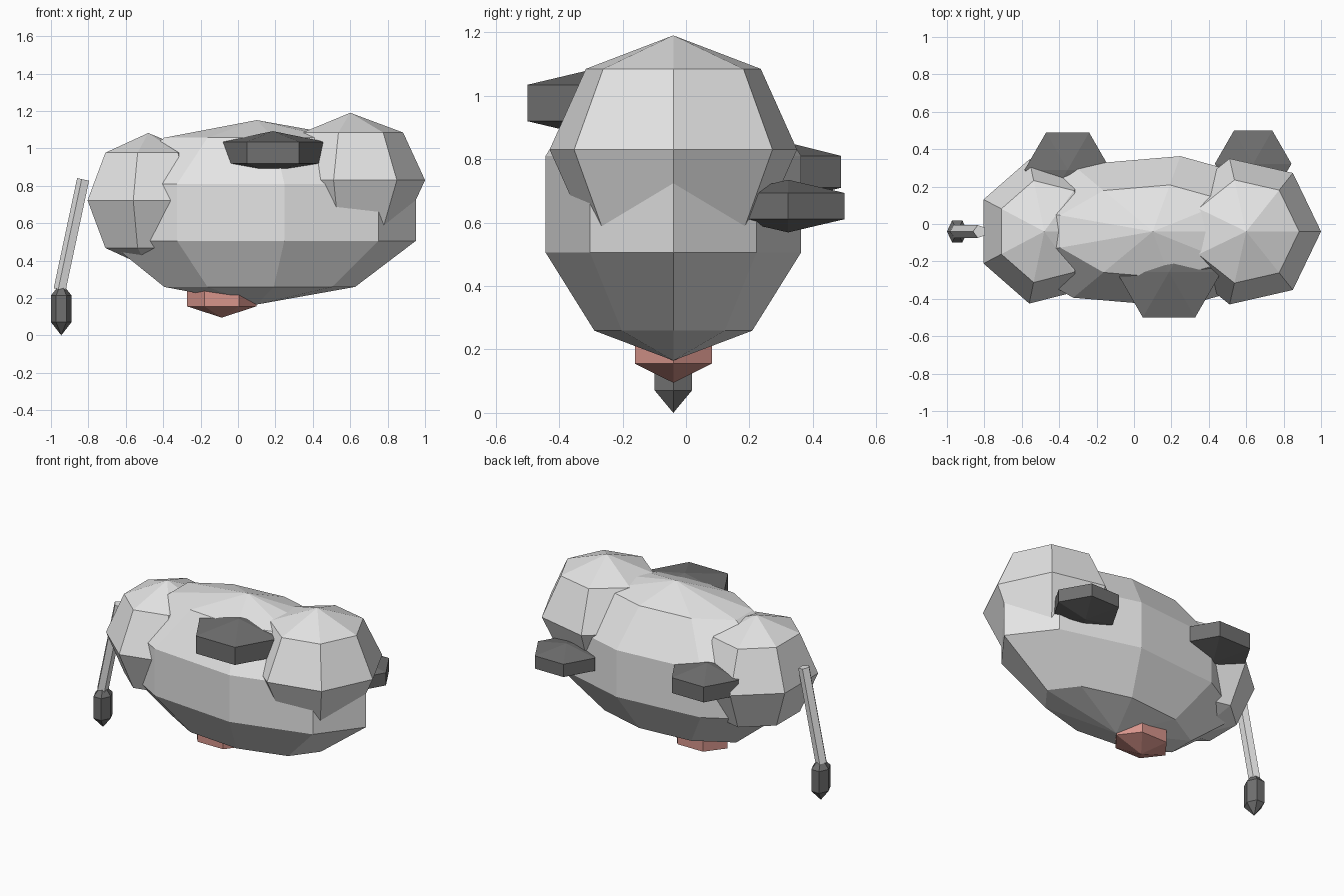
import bpy, bmesh, math
from mathutils import Vector

if "Cube" in bpy.data.objects:
    bpy.data.objects.remove(bpy.data.objects["Cube"])


def paint(name, rgb):
    m = bpy.data.materials.new(name)
    m.diffuse_color = (*rgb, 1)
    m.use_nodes = True
    m.node_tree.nodes["Principled BSDF"].inputs["Base Color"].default_value = m.diffuse_color
    return m


WHITE = paint("off_white", (0.78, 0.78, 0.78))
DARK = paint("charcoal", (0.16, 0.16, 0.16))
PINK = paint("udder_pink", (0.68, 0.30, 0.26))


def finish(name, bm, mat):
    bmesh.ops.recalc_face_normals(bm, faces=bm.faces)
    mesh = bpy.data.meshes.new(name)
    bm.to_mesh(mesh)
    bm.free()
    mesh.materials.append(mat)
    ob = bpy.data.objects.new(name, mesh)
    bpy.context.collection.objects.link(ob)
    return ob


def blob(name, centre, radii, segments, rings, mat):
    """Faceted ellipsoid with its poles on z and a corner on +x."""
    bm = bmesh.new()
    c, r = Vector(centre), Vector(radii)

    def point(lat, lon):
        unit = Vector((math.sin(lat) * math.cos(lon),
                       math.sin(lat) * math.sin(lon), math.cos(lat)))
        return bm.verts.new(c + unit * r)

    rows = [[point(math.pi * i / rings, math.tau * j / segments)
             for j in range(segments)] for i in range(1, rings)]
    top = bm.verts.new(c + Vector((0, 0, r.z)))
    bottom = bm.verts.new(c - Vector((0, 0, r.z)))
    for j in range(segments):
        k = (j + 1) % segments
        bm.faces.new((top, rows[0][j], rows[0][k]))
        bm.faces.new((bottom, rows[-1][k], rows[-1][j]))
        for a, b in zip(rows, rows[1:]):
            bm.faces.new((a[j], b[j], b[k], a[k]))

    # blobs multiply by component
    return finish(name, bm, mat)


def rod(name, start, end, radius, sides, mat):
    bm = bmesh.new()
    a, b = Vector(start), Vector(end)
    bmesh.ops.create_cone(bm, cap_ends=True, segments=sides, radius1=radius,
                          radius2=radius, depth=(b - a).length)
    turn = (b - a).to_track_quat('Z', 'Y').to_matrix()
    for v in bm.verts:
        v.co = turn @ v.co + (a + b) / 2
    return finish(name, bm, mat)


MID = -0.04  # lengthwise centre plane

# Trunk, with a larger front shoulder and a rear haunch
blob("body", (0.10, MID, 0.658), (0.895, 0.43, 0.493), 9, 5, WHITE)
blob("shoulder", (0.60, MID, 0.83), (0.40, 0.40, 0.36), 7, 4, WHITE)
blob("haunch", (-0.48, MID, 0.722), (0.36, 0.395, 0.36), 7, 4, WHITE)

# Raised hide patches: ring radius is sin(60) of the full radius
RING = math.sin(math.pi / 3)
for name, centre, radius, height in (
        ("front_patch", (0.187, -0.257, 0.977), 0.28, 0.115),
        ("shoulder_patch", (0.637, 0.322, 0.652), 0.205, 0.083),
        ("haunch_patch", (-0.355, 0.29, 0.76), 0.23, 0.10)):
    blob(name, centre, (radius / RING, radius / RING, height), 6, 3, DARK)

# Udder under the belly
blob("udder", (-0.087, MID, 0.215), (0.185 / RING, 0.14 / RING, 0.12), 6, 3, PINK)

# Tail with a tuft
rod("tail", (-0.825, MID, 0.833), (-0.95, MID, 0.245), 0.036, 5, WHITE)
blob("tail_tuft", (-0.945, MID, 0.142), (0.055 / RING, 0.068 / RING, 0.142), 6, 3, DARK)
